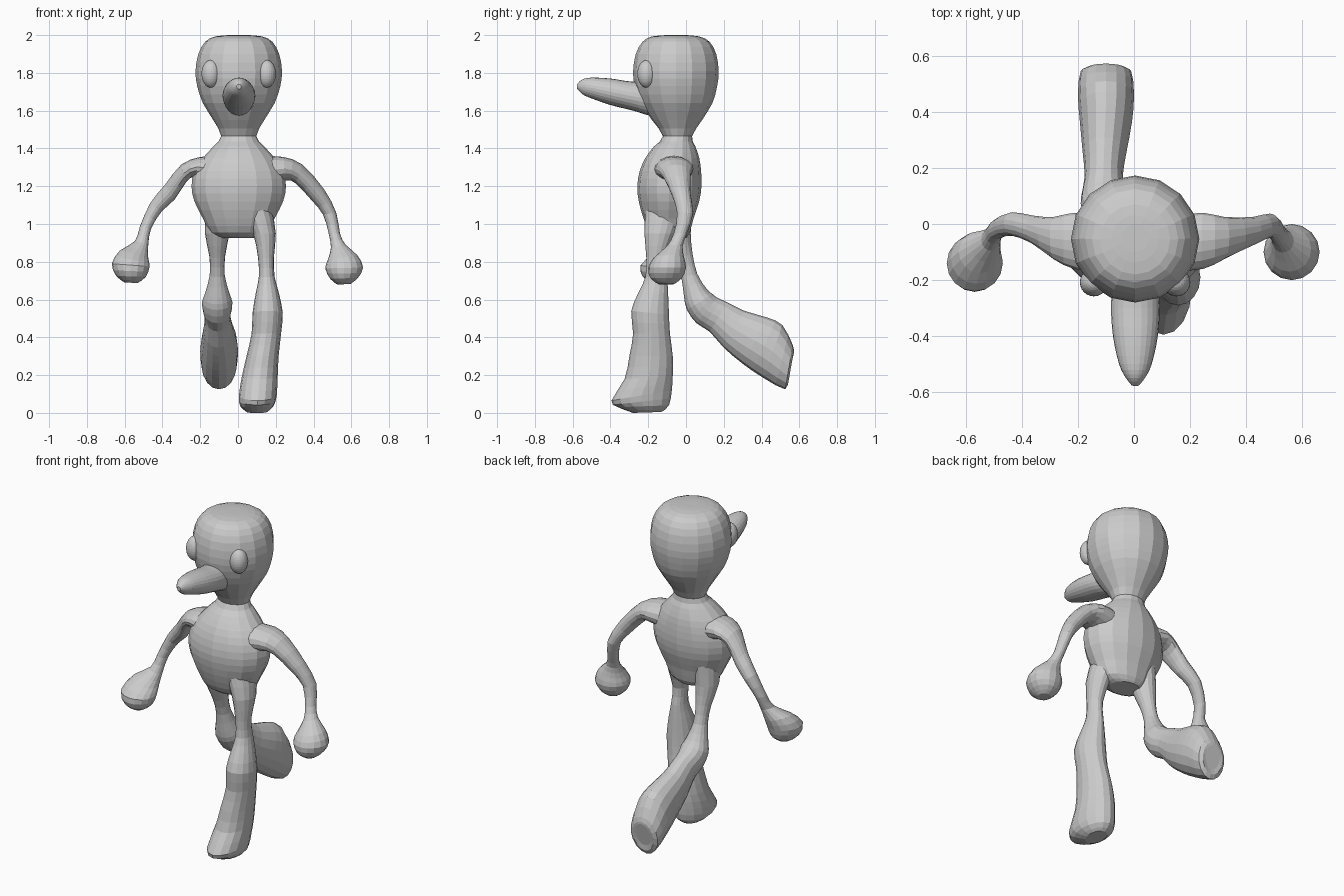
import bpy, bmesh, math
from mathutils import Vector


def catmull(a, b, c, d, t):
    return [0.5 * (2 * q + (r - p) * t + (2 * p - 5 * q + 4 * r - s) * t * t
                   + (3 * q - p - 3 * r + s) * t ** 3) for p, q, r, s in zip(a, b, c, d)]


def loft(name, depth_axis, rings, sides=16, steps=2):
    """Loft ellipses given as (depth centre, half depth, edge point u,v, opposite edge point u,v).
    depth_axis 0: edges are (y, z) side outlines; 1: edges are (x, z) front outlines."""
    last = len(rings) - 1
    dense = []
    for i in range(last):
        four = [rings[max(0, min(last, i + k))] for k in (-1, 0, 1, 2)]
        dense += [catmull(*four, s / steps) for s in range(steps)]
    dense.append(rings[-1])
    bm = bmesh.new()
    loops = []
    for c, h, u1, v1, u2, v2 in dense:
        loop = []
        for k in range(sides):
            a = 2 * math.pi * k / sides
            d, s = c + h * math.sin(a), math.cos(a)
            u = (u1 + u2) / 2 + s * (u1 - u2) / 2
            v = (v1 + v2) / 2 + s * (v1 - v2) / 2
            loop.append(bm.verts.new((d, u, v) if depth_axis == 0 else (u, d, v)))
        loops.append(loop)
    for p, q in zip(loops, loops[1:]):
        for k in range(sides):
            j = (k + 1) % sides
            bm.faces.new((p[k], p[j], q[j], q[k]))
    bm.faces.new(loops[0])
    bm.faces.new(loops[-1])
    bmesh.ops.recalc_face_normals(bm, faces=bm.faces)
    mesh = bpy.data.meshes.new(name)
    bm.to_mesh(mesh)
    bm.free()
    ob = bpy.data.objects.new(name, mesh)
    bpy.context.collection.objects.link(ob)
    return ob


# torso, neck and head as one skin: (half width, front y, back y, z)
trunk = [(.09, -.14, .0, .925), (.15, -.19, .02, .955), (.19, -.225, .04, 1.03),
         (.235, -.25, .07, 1.12), (.25, -.258, .082, 1.2), (.235, -.245, .08, 1.28),
         (.19, -.215, .07, 1.35), (.135, -.17, .05, 1.41), (.093, -.122, .032, 1.465),
         (.135, -.18, .085, 1.55), (.19, -.24, .14, 1.64), (.22, -.272, .165, 1.73),
         (.229, -.28, .173, 1.81), (.214, -.266, .16, 1.9), (.178, -.23, .125, 1.965),
         (.125, -.18, .07, 1.993), (.05, -.1, .0, 2.0)]
body = loft("body", 0, [(.004, w, f, z, b, z) for w, f, b, z in trunk])

# arms ending in round hands
left_arm = loft("left_arm", 1, [
    (-.07, .10, .13, 1.36, .15, 1.20), (-.06, .10, .24, 1.355, .255, 1.23),
    (-.05, .075, .34, 1.315, .305, 1.215), (-.025, .05, .455, 1.185, .39, 1.125),
    (-.005, .042, .52, 1.06, .45, 1.05), (-.03, .035, .54, .95, .48, .95),
    (-.06, .042, .57, .89, .492, .875), (-.09, .08, .632, .835, .475, .81),
    (-.10, .10, .662, .77, .462, .765), (-.105, .083, .635, .715, .488, .71),
    (-.105, .04, .595, .682, .525, .68)])
right_arm = loft("right_arm", 1, [
    (-.07, .10, -.10, 1.36, -.14, 1.21), (-.06, .10, -.20, 1.355, -.23, 1.25),
    (-.05, .075, -.30, 1.315, -.275, 1.22), (-.02, .05, -.385, 1.21, -.335, 1.13),
    (.0, .042, -.465, 1.11, -.405, 1.065), (-.02, .035, -.52, .985, -.46, .975),
    (-.055, .04, -.545, .91, -.475, .89), (-.10, .075, -.625, .86, -.475, .82),
    (-.14, .10, -.668, .79, -.468, .775), (-.145, .085, -.645, .725, -.488, .72),
    (-.145, .04, -.60, .69, -.53, .688)])

# planted leg and foot
left_leg = loft("left_leg", 0, [
    (.10, .08, -.215, 1.08, -.01, 1.08), (.14, .06, -.22, .95, -.06, .95),
    (.148, .042, -.21, .82, -.11, .82), (.152, .042, -.215, .72, -.10, .72),
    (.155, .06, -.25, .64, -.095, .64), (.157, .08, -.29, .54, -.09, .52),
    (.15, .078, -.28, .42, -.085, .42), (.13, .085, -.30, .30, -.07, .30),
    (.115, .095, -.325, .18, -.07, .20), (.105, .10, -.395, .065, -.075, .12),
    (.10, .088, -.36, .03, -.09, .04), (.10, .05, -.28, .0, -.13, .005)])

# raised leg trailing behind
right_leg = loft("right_leg", 0, [
    (-.10, .07, -.15, 1.08, .03, 1.08), (-.11, .065, -.12, .95, .025, .95),
    (-.11, .042, -.06, .82, .035, .84), (-.11, .04, -.025, .72, .06, .735),
    (-.11, .065, -.01, .61, .11, .655), (-.11, .08, .005, .545, .14, .63),
    (-.11, .076, .055, .475, .165, .61), (-.108, .068, .125, .43, .22, .585),
    (-.105, .078, .20, .345, .31, .54), (-.10, .093, .30, .26, .43, .505),
    (-.10, .10, .41, .185, .51, .465), (-.10, .09, .525, .125, .565, .36),
    (-.10, .05, .54, .18, .572, .32)])

# weld the limbs into the body
for limb in (left_arm, right_arm, left_leg, right_leg):
    mod = body.modifiers.new("weld", 'BOOLEAN')
    mod.operation = 'UNION'
    mod.solver = 'EXACT'
    mod.object = limb
    bpy.context.view_layer.objects.active = body
    bpy.ops.object.modifier_apply(modifier=mod.name)
    bpy.data.objects.remove(limb)

# long nose
loft("nose", 0, [
    (.005, .08, -.20, 1.75, -.20, 1.575), (.005, .087, -.30, 1.755, -.28, 1.60),
    (.005, .08, -.40, 1.77, -.40, 1.63), (.005, .058, -.50, 1.775, -.50, 1.665),
    (.005, .035, -.55, 1.765, -.545, 1.685), (.005, .012, -.577, 1.74, -.576, 1.715)],
    sides=24, steps=3)

# eyes
for side, name in ((-1, "right_eye"), (1, "left_eye")):
    bpy.ops.mesh.primitive_uv_sphere_add(segments=24, ring_count=16, radius=1,
                                         location=(.004 + side * .147, -.208, 1.795))
    eye = bpy.context.object
    eye.name = name
    eye.scale = (.05, .05, .073)
